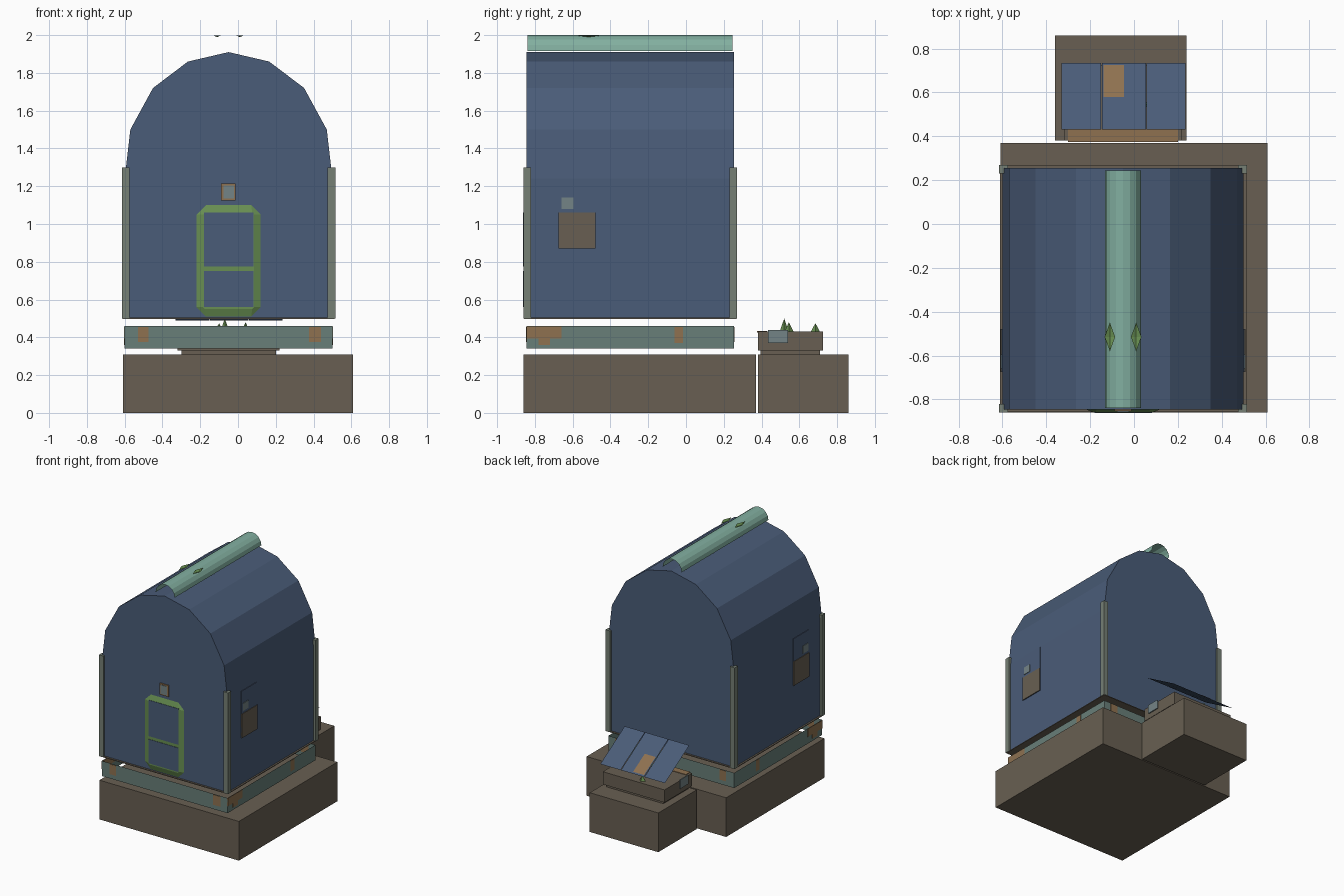
import bpy, bmesh, math
from mathutils import Vector

cube = bpy.data.objects.get("Cube")
if cube:
    bpy.data.objects.remove(cube, do_unlink=True)


def material(name, rgb):
    """Flat colour given as 0-255 display values, stored as linear."""
    lin = [((c / 255 + 0.055) / 1.055) ** 2.4 for c in rgb] + [1]
    m = bpy.data.materials.new(name)
    m.use_nodes = True
    m.diffuse_color = lin
    m.node_tree.nodes["Principled BSDF"].inputs["Base Color"].default_value = lin
    return m


BLUE = material("slate blue", (74, 92, 120))
BROWN = material("earth brown", (104, 95, 82))
TEAL = material("pale teal", (130, 175, 160))
BAND = material("grey teal", (104, 126, 120))
STRIP = material("grey green", (118, 128, 117))
ORANGE = material("rusty orange", (142, 113, 80))
LEAF = material("leaf green", (104, 143, 82))
PANE = material("pane grey", (116, 132, 134))


def finish(name, bm, mat, solid=True):
    if solid:
        bmesh.ops.recalc_face_normals(bm, faces=bm.faces)
    me = bpy.data.meshes.new(name)
    bm.to_mesh(me)
    bm.free()
    me.materials.append(mat)
    ob = bpy.data.objects.new(name, me)
    bpy.context.collection.objects.link(ob)
    return ob


def box(name, mat, xs, ys, zs):
    bm = bmesh.new()
    bmesh.ops.create_cube(bm, size=1)
    for v in bm.verts:
        v.co = [(a + b) / 2 + c * (b - a) for (a, b), c in zip((xs, ys, zs), v.co)]
    return finish(name, bm, mat)


def extrude_y(name, mat, profile, y0, y1, closed=True):
    """Sweep an x-z profile along y; open profiles give a bare sheet."""
    bm = bmesh.new()
    a = [bm.verts.new((x, y0, z)) for x, z in profile]
    b = [bm.verts.new((x, y1, z)) for x, z in profile]
    n = len(profile)
    for i in range(n if closed else n - 1):
        j = (i + 1) % n
        bm.faces.new((a[i], a[j], b[j], b[i]))
    if closed:
        bm.faces.new(a)
        bm.faces.new(b)
    return finish(name, bm, mat, closed)


def sheet(name, mat, points):
    bm = bmesh.new()
    bm.faces.new([bm.verts.new(p) for p in points])
    return finish(name, bm, mat, False)


CX = -0.05                      # house centre line
X0, X1, Y0, Y1 = -0.60, 0.50, -0.845, 0.255

# Foundation blocks
box("main_foundation", BROWN, (-0.61, 0.61), (-0.86, 0.37), (0, 0.31))
box("rear_foundation", BROWN, (-0.36, 0.24), (0.38, 0.86), (0, 0.31))

# House body with a faceted barrel roof
half = [(0.55, 0.505), (0.55, 1.24), (0.52, 1.5), (0.4, 1.72), (0.215, 1.86)]
profile = [(CX + x, z) for x, z in half] + [(CX, 1.91)]
profile += [(CX - x, z) for x, z in reversed(half)]
extrude_y("house_body", BLUE, profile, Y0, Y1)
box("house_floor", BROWN, (-0.612, 0.512), (-0.858, 0.268), (0.498, 0.504))

# Corner strips
for side in (-1, 1):
    edge = CX + side * 0.565
    xs = sorted((edge, edge - side * 0.04))
    box("front_corner_strip", STRIP, xs, (-0.86, -0.82), (0.5, 1.3))
    box("back_corner_strip", STRIP, xs, (0.23, 0.27), (0.5, 1.3))

# Open plinth band around the house
bm = bmesh.new()
ring = [(X0, Y0), (X1, Y0), (X1, Y1), (X0, Y1)]
low = [bm.verts.new((x, y, 0.34)) for x, y in ring]
top = [bm.verts.new((x, y, 0.46)) for x, y in ring]
for i in range(4):
    j = (i + 1) % 4
    bm.faces.new((low[i], low[j], top[j], top[i]))
finish("plinth_band", bm, BAND, False)

# Rusty patches on the band
for y in (Y0, Y1):
    ys = (y - 0.003, y + 0.003)
    box("band_patch", ORANGE, (-0.53, -0.475), ys, (0.375, 0.455))
    box("band_patch", ORANGE, (0.375, 0.44), ys, (0.375, 0.455))
for x in (X0, X1):
    xs = (x - 0.003, x + 0.003)
    box("band_patch", ORANGE, xs, (-0.845, -0.66), (0.395, 0.458))
    box("band_patch", ORANGE, xs, (-0.78, -0.72), (0.36, 0.395))
    box("band_patch", ORANGE, xs, (-0.06, -0.015), (0.37, 0.455))

# Ridge cap, a thin half pipe
arc = [math.pi * i / 8 for i in range(9)]
extrude_y("ridge_cap", TEAL, [(CX + 0.083 * math.cos(a), 1.917 + 0.083 * math.sin(a))
                              for a in arc], -0.84, 0.245, False)

# Folded leaves on the ridge
for x in (-0.11, 0.01):
    bm = bmesh.new()
    tips = [bm.verts.new((x, y, 1.998)) for y in (-0.58, -0.45)]
    mid = bm.verts.new((x, -0.515, 1.99))
    for s in (-0.024, 0.024):
        w = bm.verts.new((x + s, -0.515, 1.999))
        bm.faces.new((tips[0], w, mid))
        bm.faces.new((tips[1], mid, w))
    finish("ridge_leaf", bm, LEAF)

# Door: chamfered leafy surround, raised towards two panels
bm = bmesh.new()


def octagon(hx, hz, cut, y):
    pts = [(hx, hz - cut), (hx - cut, hz), (cut - hx, hz), (-hx, hz - cut),
           (-hx, cut - hz), (cut - hx, -hz), (hx - cut, -hz), (hx, cut - hz)]
    return [bm.verts.new((CX + x, y, 0.805 + z)) for x, z in pts]


outer = octagon(0.17, 0.295, 0.05, Y0)
inner = octagon(0.135, 0.255, 0.01, Y0 - 0.014)
for i in range(8):
    j = (i + 1) % 8
    bm.faces.new((outer[i], outer[j], inner[j], inner[i]))
bm.faces.new(inner)
finish("door_surround", bm, LEAF)
for zs in ((0.56, 0.75), (0.775, 1.06)):
    box("door_panel", BLUE, (-0.18, 0.083), (-0.862, -0.857), zs)

# Lamp above the door
box("lamp_frame", ORANGE, (-0.09, -0.012), (-0.853, Y0), (1.125, 1.215))
box("lamp_glass", PANE, (-0.078, -0.022), (-0.857, -0.85), (1.135, 1.205))

# Side hatches
for side in (-1, 1):
    wall = CX + side * 0.55

    def plate(name, mat, depth, ys, zs):
        box(name, mat, sorted((wall, wall + side * depth)), ys, zs)

    plate("hatch_panel", BLUE, 0.004, (-0.675, -0.48), (0.87, 1.24))
    plate("hatch_cover", BROWN, 0.008, (-0.675, -0.48), (0.87, 1.06))
    plate("hatch_pane", PANE, 0.008, (-0.66, -0.595), (1.08, 1.14))

# Rear crate
box("crate_foot", BROWN, (-0.30, 0.20), (0.395, 0.71), (0.31, 0.335))
box("crate_body", BROWN, (-0.32, 0.22), (0.38, 0.725), (0.33, 0.43))
box("crate_ledge", ORANGE, (-0.30, 0.20), (0.375, 0.43), (0.425, 0.434))
for xs in ((-0.328, -0.32), (0.22, 0.228)):
    box("crate_pane", PANE, xs, (0.435, 0.54), (0.37, 0.44))

# Sprouts on the crate
for x, y, h in ((-0.07, 0.52, 0.07), (0.04, 0.545, 0.05), (-0.1, 0.685, 0.045)):
    bm = bmesh.new()
    bmesh.ops.create_cone(bm, segments=4, radius1=0.024, radius2=0, depth=h, cap_ends=True)
    bmesh.ops.translate(bm, verts=bm.verts, vec=Vector((x, y, 0.43 + h / 2)))
    finish("sprout", bm, LEAF)


# Raised sloping lid in three boards, with a patch
def lid_piece(name, mat, x0, x1, y0, y1, lift=0):
    def height(y):
        return 0.49 + (0.735 - y) * 0.6 + lift
    sheet(name, mat, [(x0, y0, height(y0)), (x1, y0, height(y0)),
                      (x1, y1, height(y1)), (x0, y1, height(y1))])


for x0, x1 in ((-0.33, -0.15), (-0.147, 0.055), (0.058, 0.235)):
    lid_piece("lid_board", BLUE, x0, x1, 0.43, 0.735)
lid_piece("lid_patch", ORANGE, -0.14, -0.045, 0.58, 0.725, 0.004)
